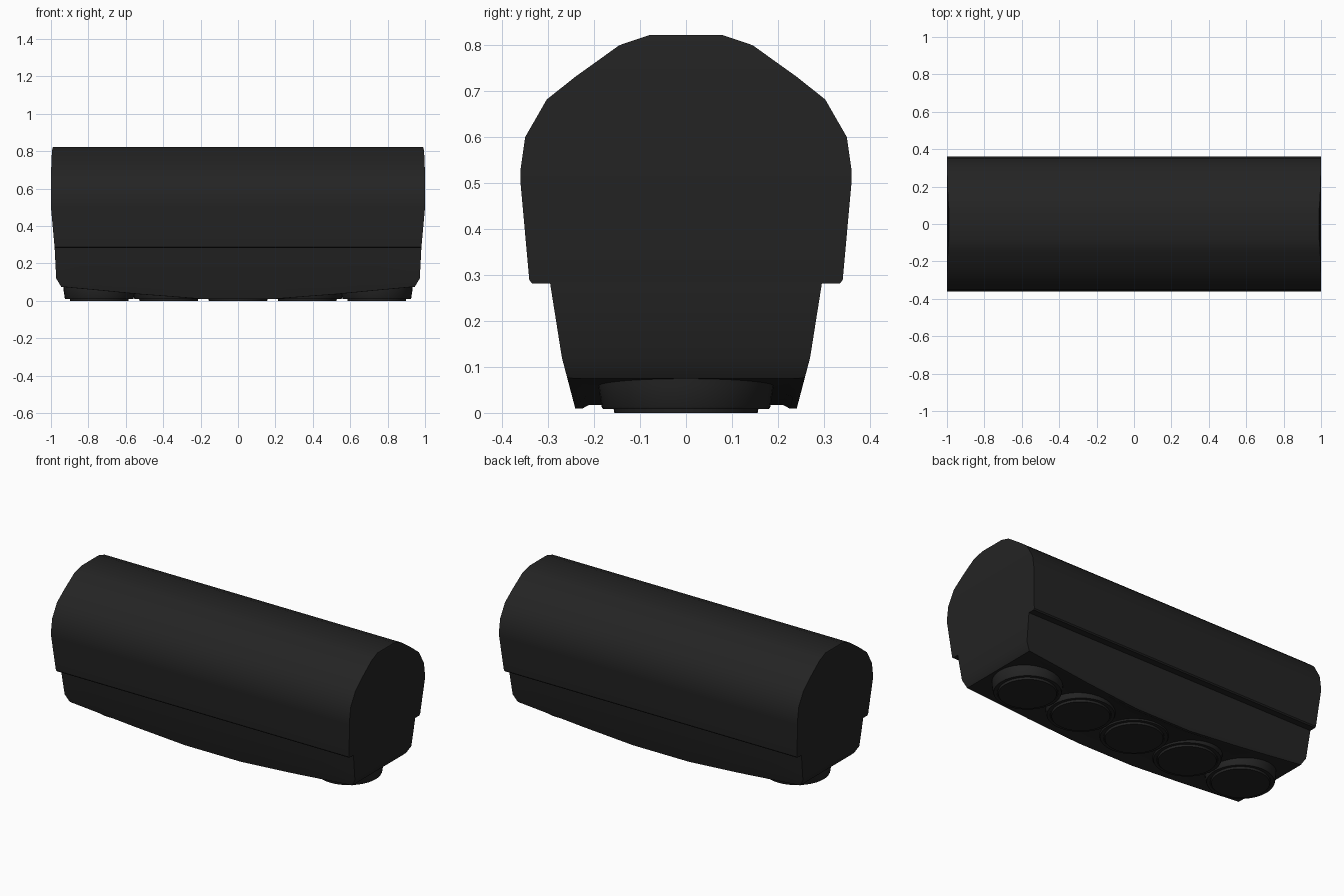
import bpy, bmesh, math

cube = bpy.data.objects.get("Cube")
if cube:
    bpy.data.objects.remove(cube, do_unlink=True)

black = bpy.data.materials.new("matte_black")
black.use_nodes = True
colour = (0.017, 0.017, 0.017, 1)
black.diffuse_color = colour
bsdf = black.node_tree.nodes["Principled BSDF"]
bsdf.inputs["Base Color"].default_value = colour
bsdf.inputs["Roughness"].default_value = 0.6


def interp(table, t):
    """Piecewise linear lookup in a list of (key, value)."""
    if t <= table[0][0]:
        return table[0][1]
    for (a, u), (b, v) in zip(table, table[1:]):
        if t <= b:
            return u + (v - u) * (t - a) / (b - a)
    return table[-1][1]


# Half length of the body at each height
END = [(0, 0.93), (0.075, 0.945), (0.12, 0.972), (0.28, 0.98),
       (0.5, 1.0), (0.68, 1.0), (0.8, 0.995), (0.822, 0.99)]
# Height of the lower edge along the length
KEEL = [(0, 0.005), (0.2, 0.009), (0.56, 0.035), (1, 0.075)]
# Half width of the lower body at each height
WALL = [(0.005, 0.24), (0.12, 0.27), (0.284, 0.296)]


def finish(name, bm, angle=30):
    bmesh.ops.remove_doubles(bm, verts=bm.verts, dist=1e-5)
    bmesh.ops.recalc_face_normals(bm, faces=bm.faces)
    mesh = bpy.data.meshes.new(name)
    bm.to_mesh(mesh)
    bm.free()
    mesh.materials.append(black)
    obj = bpy.data.objects.new(name, mesh)
    bpy.context.collection.objects.link(obj)
    bpy.ops.object.select_all(action="DESELECT")
    obj.select_set(True)
    bpy.context.view_layer.objects.active = obj
    bpy.ops.object.shade_smooth_by_angle(angle=math.radians(angle))
    return obj


def loft(name, half_section, stations):
    """Skin mirrored half sections along x, with end caps built in strips."""
    bm = bmesh.new()
    rings = []
    for s in stations:
        half = half_section(abs(s))
        full = half + [(-y, z) for y, z in reversed(half)]
        rings.append([bm.verts.new((s * interp(END, z), y, z)) for y, z in full])
    n = len(rings[0])
    for a, b in zip(rings, rings[1:]):
        for i in range(n):
            j = (i + 1) % n
            bm.faces.new((a[i], a[j], b[j], b[i]))
    for ring in (rings[0], rings[-1]):
        for i in range(n // 2 - 1):
            bm.faces.new((ring[i], ring[i + 1], ring[n - 2 - i], ring[n - 1 - i]))
    return finish(name, bm)


# Overhanging rounded upper shell
shell = [(0.335, 0.282), (0.341, 0.289), (0.36, 0.5), (0.36, 0.53), (0.35, 0.6),
         (0.303, 0.682), (0.24, 0.732), (0.145, 0.8), (0.08, 0.822)]
loft("upper_shell", lambda s: shell, (-1, 1))


# Tapered lower body with a bowed underside and a thin lip on its long edges
def lower_section(s):
    z = interp(KEEL, s)
    y = interp(WALL, z)
    rise = 0.01 * (1 - s)
    return [(y - 0.03, z + rise + 0.0005), (y - 0.015, z + 0.0002), (y, z + 0.001),
            (0.27, 0.12), (0.296, 0.284)]


loft("lower_body", lower_section, (-1, -0.78, -0.56, -0.2, 0.2, 0.56, 0.78, 1))


# Five round faces set in a row beneath the body
def lathe(name, x, profile, sides=40):
    bm = bmesh.new()
    verts = [bm.verts.new((x + r, 0, z)) for r, z in profile]
    edges = [bm.edges.new(pair) for pair in zip(verts, verts[1:])]
    bmesh.ops.spin(bm, geom=verts + edges, cent=(x, 0, 0), axis=(0, 0, 1),
                   angle=math.tau, steps=sides, use_duplicate=False)
    return finish(name, bm)


disc = [(0, 0.09), (0.191, 0.09), (0.191, 0.06), (0.184, 0.014), (0.181, 0.009),
        (0.164, 0.009), (0.162, 0.013), (0.158, 0.013), (0.156, 0), (0, 0)]
for k in range(-2, 3):
    # inner discs stay inside the bowed underside
    lathe(f"round_face_{k + 3}", k * 0.371, disc)
